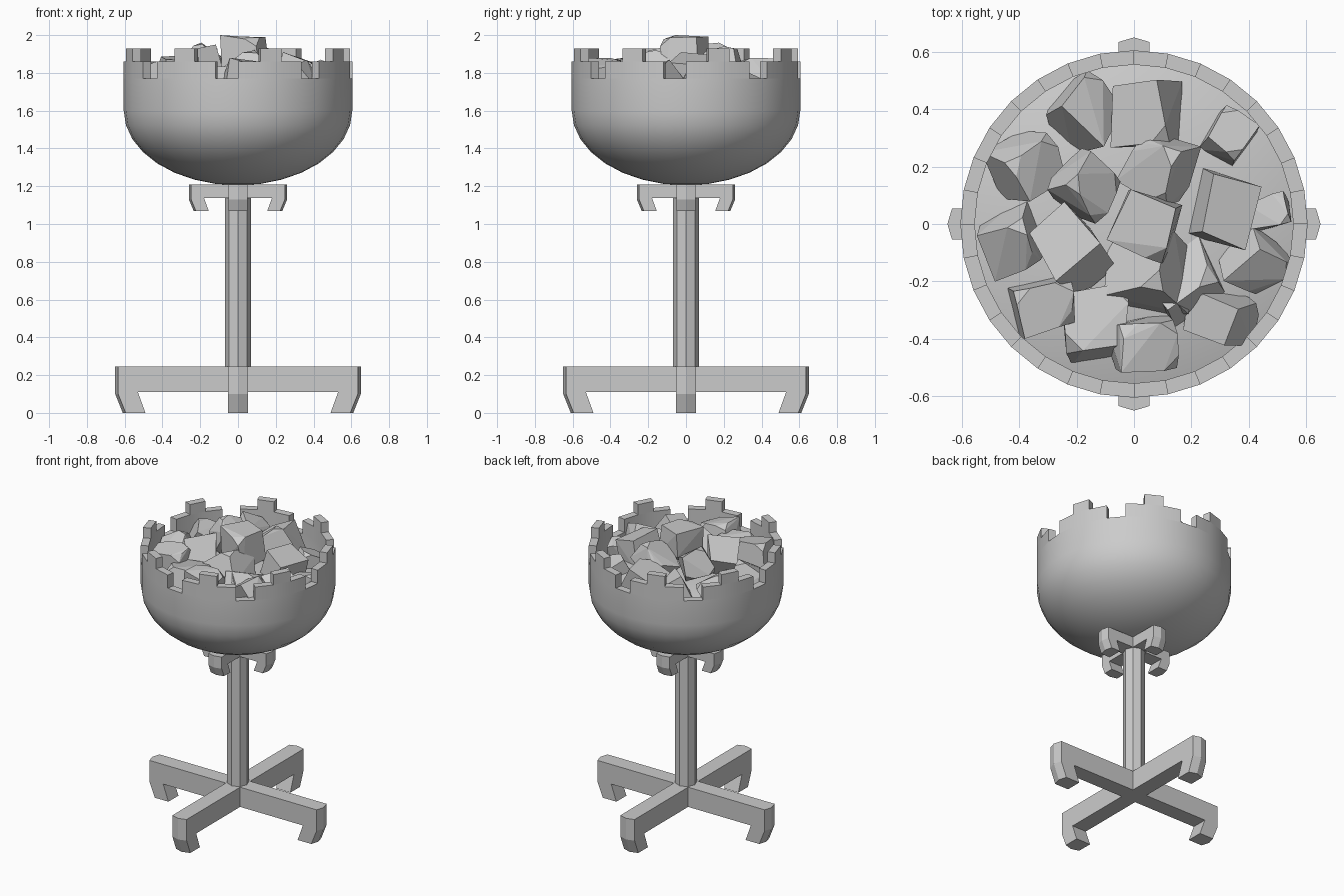
import bpy, bmesh, math, random
from mathutils import Vector, Euler

if "Cube" in bpy.data.objects:
    bpy.data.objects.remove(bpy.data.objects["Cube"])

random.seed(11)
SEG = 32


def finish(name, bm, smooth=None):
    bmesh.ops.recalc_face_normals(bm, faces=bm.faces)
    me = bpy.data.meshes.new(name)
    bm.to_mesh(me)
    bm.free()
    ob = bpy.data.objects.new(name, me)
    bpy.context.collection.objects.link(ob)
    if smooth:
        bpy.ops.object.select_all(action='DESELECT')
        ob.select_set(True)
        bpy.context.view_layer.objects.active = ob
        bpy.ops.object.shade_smooth_by_angle(angle=math.radians(smooth))
    return ob


def revolve(bm, profile, seg=SEG):
    """Lathe (radius, z) points; end points on the axis become poles."""
    rings = []
    for r, z in profile:
        if r < 1e-4:
            rings.append([bm.verts.new((0, 0, z))] * seg)
        else:
            rings.append([bm.verts.new((r * math.cos(a), r * math.sin(a), z))
                          for a in (2 * math.pi * i / seg - math.pi / 2 for i in range(seg))])
    bands = []
    for a, b in zip(rings, rings[1:]):
        band = []
        for i in range(seg):
            j = (i + 1) % seg
            quad = list(dict.fromkeys((a[i], a[j], b[j], b[i])))
            band.append(bm.faces.new(quad))
        bands.append(band)
    return bands


def raise_faces(bm, faces, dz):
    """Extrude faces upward and return the new top faces."""
    out = bmesh.ops.extrude_face_region(bm, geom=faces)['geom']
    bmesh.ops.translate(bm, vec=(0, 0, dz), verts=[g for g in out if isinstance(g, bmesh.types.BMVert)])
    return [g for g in out if isinstance(g, bmesh.types.BMFace)]


# Bowl with a stepped, battlement-like rim
N = 8
outer = [(0.605 * math.sin(t), 1.6 - 0.395 * math.cos(t))
         for t in (math.pi / 2 * i / N for i in range(N + 1))]
inner = [(0.555 * math.sin(t), 1.6 - 0.345 * math.cos(t))
         for t in (math.pi / 2 * i / N for i in range(N, -1, -1))]
bm = bmesh.new()
bands = revolve(bm, outer + [(0.605, 1.77), (0.555, 1.77)] + inner)
rim = bands[N + 1]
raise_faces(bm, [f for i, f in enumerate(rim) if i % 4 != 3], 0.09)
tops = [f for f in bm.faces if all(abs(v.co.z - 1.86) < 1e-4 for v in f.verts)]
high = []
for f in tops:
    c = f.calc_center_median()
    i = int(((math.atan2(c.y, c.x) + math.pi / 2) % (2 * math.pi)) / (2 * math.pi / SEG))
    if i % 4 == 1:
        high.append(f)
raise_faces(bm, high, 0.07)
finish("bowl", bm, 30)

# Gently domed bed that carries the coals
bm = bmesh.new()
revolve(bm, [(0.56, 1.68), (0.45, 1.715), (0.3, 1.74), (0.15, 1.75), (0, 1.755)])
finish("coal_bed", bm, 40)

# Octagonal post
bm = bmesh.new()
revolve(bm, [(0, 0.12), (0.068, 0.12), (0.068, 1.21), (0, 1.21)], 8)
finish("post", bm)


def hooked_bar(name, half, width, tip, side, angle):
    """Bar with down-turned hooks; side = outline of the right half, ends swell by tip."""
    outline = side + [(-x, z) for x, z in reversed(side)]
    bm = bmesh.new()
    layers = []
    for y, swell in ((-width, 0), (0, tip), (width, 0)):
        layer = []
        for x, z in outline:
            end = abs(x) > half * 0.88
            px = x - math.copysign(tip - swell, x) if end else x
            layer.append(bm.verts.new((px, y, z)))
        layers.append(layer)
    n = len(outline)
    for a, b in zip(layers, layers[1:]):
        for i in range(n):
            j = (i + 1) % n
            bm.faces.new((a[i], a[j], b[j], b[i]))
    bm.faces.new(layers[0])
    bm.faces.new(layers[-1])
    ob = finish(name, bm)
    ob.rotation_euler.z = angle


# Crossed feet and the small crossed bracket under the bowl
foot = [(0.65, 0.245), (0.65, 0.1), (0.61, 0), (0.49, 0), (0.53, 0.11)]
bracket = [(0.26, 1.21), (0.26, 1.13), (0.235, 1.07), (0.155, 1.07), (0.18, 1.138)]
for axis, ang in (("x", 0), ("y", math.pi / 2)):
    hooked_bar("foot_bar_" + axis, 0.65, 0.054, 0.016, foot, ang)
    hooked_bar("bracket_bar_" + axis, 0.26, 0.05, 0.012, bracket, ang)


def coal(name, x, y, top, size):
    """Faceted lump: jittered cube with chopped corners, hulled."""
    rot = Euler([random.uniform(-0.6, 0.6), random.uniform(-0.6, 0.6), random.uniform(0, 3)]).to_matrix()
    scale = Vector([size * random.uniform(0.8, 1.1) for _ in range(3)])
    bm = bmesh.new()
    for sx in (-1, 1):
        for sy in (-1, 1):
            for sz in (-1, 1):
                c = Vector([s * random.uniform(0.7, 1.0) for s in (sx, sy, sz)])
                pts = [c]
                if random.random() < 0.45:
                    pts = [c - Vector((sx, 0, 0)) * 0.5, c - Vector((0, sy, 0)) * 0.5, c - Vector((0, 0, sz)) * 0.35]
                for p in pts:
                    bm.verts.new(rot @ (p * scale))
    res = bmesh.ops.convex_hull(bm, input=bm.verts)
    loose = [v for v in bm.verts if not v.link_faces]
    bmesh.ops.delete(bm, geom=loose, context='VERTS')
    bmesh.ops.dissolve_limit(bm, angle_limit=0.12, verts=bm.verts, edges=bm.edges)
    zmax = max(v.co.z for v in bm.verts)
    bmesh.ops.translate(bm, vec=(x, y, top - zmax), verts=bm.verts)
    finish(name, bm)


# Heaped coals: x, y, top height, half size
lumps = [
    (0.04, 0.00, 2.00, 0.125), (-0.16, 0.14, 1.96, 0.115), (-0.22, -0.08, 1.95, 0.12),
    (0.10, 0.20, 1.94, 0.115), (0.05, -0.17, 1.92, 0.12), (0.30, 0.05, 1.91, 0.13),
    (-0.18, 0.38, 1.88, 0.12), (0.04, 0.38, 1.88, 0.12), (0.33, 0.30, 1.82, 0.08),
    (-0.38, 0.20, 1.86, 0.10), (-0.42, -0.06, 1.86, 0.115), (0.42, -0.14, 1.87, 0.10),
    (-0.31, -0.29, 1.89, 0.115), (-0.13, -0.35, 1.84, 0.13), (0.03, -0.42, 1.88, 0.11),
    (0.19, -0.22, 1.84, 0.12), (0.31, -0.32, 1.87, 0.11), (0.47, 0.04, 1.80, 0.07),
]
for k, l in enumerate(lumps):
    coal("coal_%02d" % (k + 1), *l)
